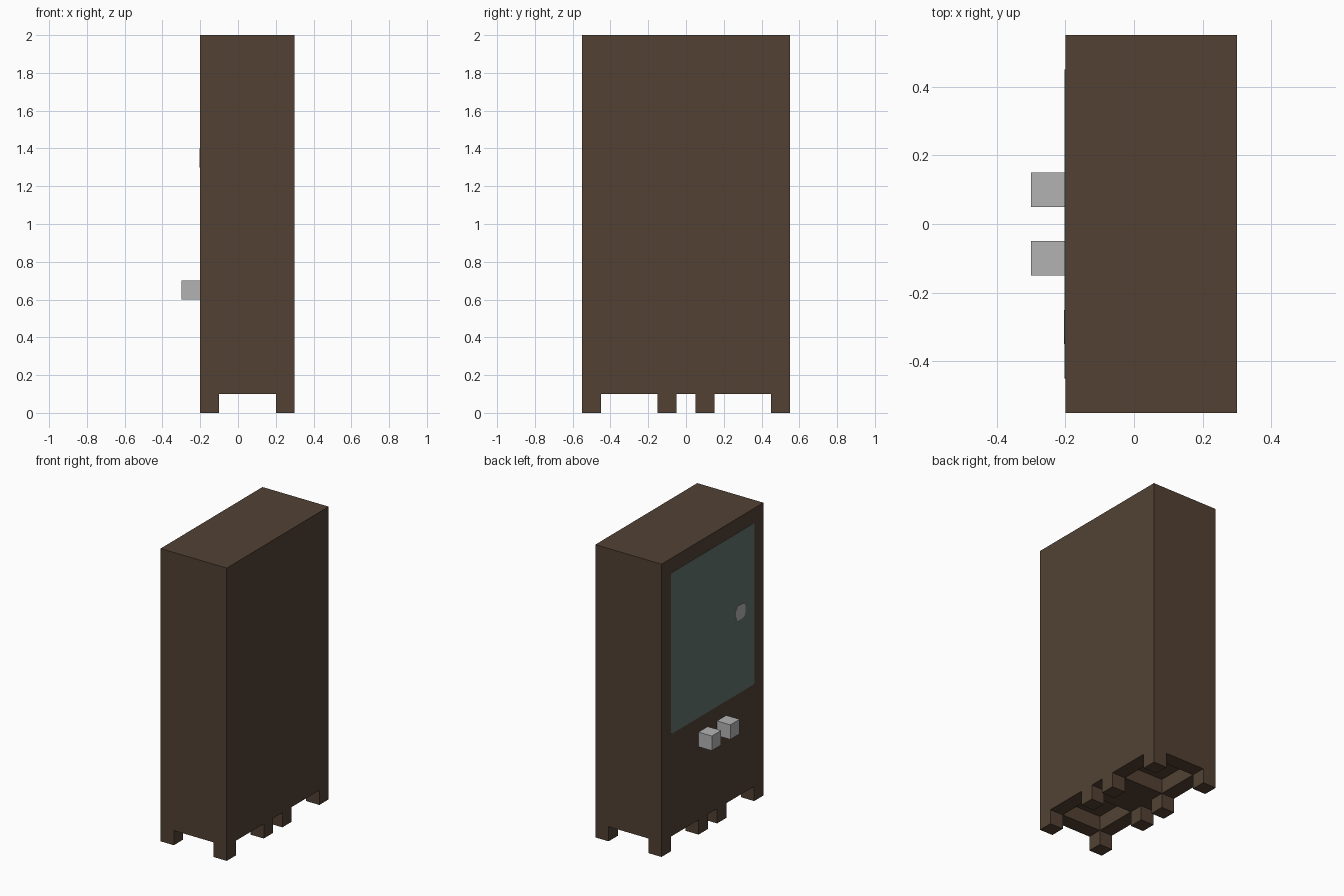
import bpy
import bmesh
from mathutils import Vector

if "Cube" in bpy.data.objects:
    bpy.data.objects.remove(bpy.data.objects["Cube"], do_unlink=True)


def material(name, rgb):
    m = bpy.data.materials.new(name)
    m.use_nodes = True
    m.diffuse_color = (*rgb, 1)
    m.node_tree.nodes["Principled BSDF"].inputs["Base Color"].default_value = (*rgb, 1)
    return m


BROWN = material("dark_brown", (0.084, 0.053, 0.034))
GLASS = material("grey_green_glass", (0.125, 0.176, 0.156))
GREY = material("light_grey", (0.45, 0.45, 0.45))


def box_mesh(lo, hi):
    bm = bmesh.new()
    bmesh.ops.create_cube(bm, size=1)
    for v in bm.verts:
        v.co = Vector([(a + b) / 2 + c * (b - a) for a, b, c in zip(lo, hi, v.co)])
    return bm


def finish(bm, name, mat):
    bmesh.ops.recalc_face_normals(bm, faces=bm.faces[:])
    me = bpy.data.meshes.new(name)
    bm.to_mesh(me)
    bm.free()
    me.materials.append(mat)
    ob = bpy.data.objects.new(name, me)
    bpy.context.collection.objects.link(ob)
    return ob


def plate(name, lo, hi, mat, radius):
    # Thin plate on the -x side with rounded corners
    bm = box_mesh(lo, hi)
    corners = [e for e in bm.edges
               if abs(e.verts[0].co.x - e.verts[1].co.x) > 1e-4]
    bmesh.ops.bevel(bm, geom=corners, offset=radius, segments=3,
                    profile=0.5, affect='EDGES')
    return finish(bm, name, mat)


# Cabinet: cut the underside into cells, pull legs down, push pockets up
bm = box_mesh((-0.2, -0.55, 0.1), (0.3, 0.55, 2.0))
cuts = [((x, 0, 0), (1, 0, 0)) for x in (-0.1, 0.2)]
cuts += [((0, s * y, 0), (0, 1, 0)) for y in (0.05, 0.15, 0.45) for s in (-1, 1)]
for co, no in cuts:
    bmesh.ops.bisect_plane(bm, geom=bm.verts[:] + bm.edges[:] + bm.faces[:],
                           plane_co=co, plane_no=no)

legs, pockets = [], []
for f in bm.faces:
    c = f.calc_center_median()
    if c.z > 0.11:
        continue
    outer_column = abs(c.x - 0.05) > 0.15
    y = abs(c.y)
    if outer_column and (y > 0.45 or 0.05 < y < 0.15):
        legs.append(f)
    elif not outer_column and 0.15 < y < 0.45:
        pockets.append(f)

for faces, dz in ((legs, -0.1), (pockets, 0.1)):
    out = bmesh.ops.extrude_discrete_faces(bm, faces=faces)["faces"]
    bmesh.ops.translate(bm, verts=list({v for f in out for v in f.verts}), vec=(0, 0, dz))

# Clean the seams from the flat outer walls and top
bm.normal_update()
seams = [e for e in bm.edges if len(e.link_faces) == 2
         and all(f.normal.z > -0.5 for f in e.link_faces)
         and e.link_faces[0].normal.dot(e.link_faces[1].normal) > 0.999]
bmesh.ops.dissolve_limit(bm, angle_limit=0.01, verts=[], edges=seams)
finish(bm, "cabinet", BROWN)

# Display window and its small round-cornered handle
plate("window", (-0.202, -0.45, 0.8), (-0.196, 0.45, 1.9), GLASS, 0.01)
plate("window_handle", (-0.204, -0.35, 1.3), (-0.198, -0.25, 1.4), GREY, 0.03)

# Pair of square knobs below the window
for name, y in (("knob_a", 0.1), ("knob_b", -0.1)):
    finish(box_mesh((-0.3, y - 0.05, 0.6), (-0.2, y + 0.05, 0.7)), name, GREY)
